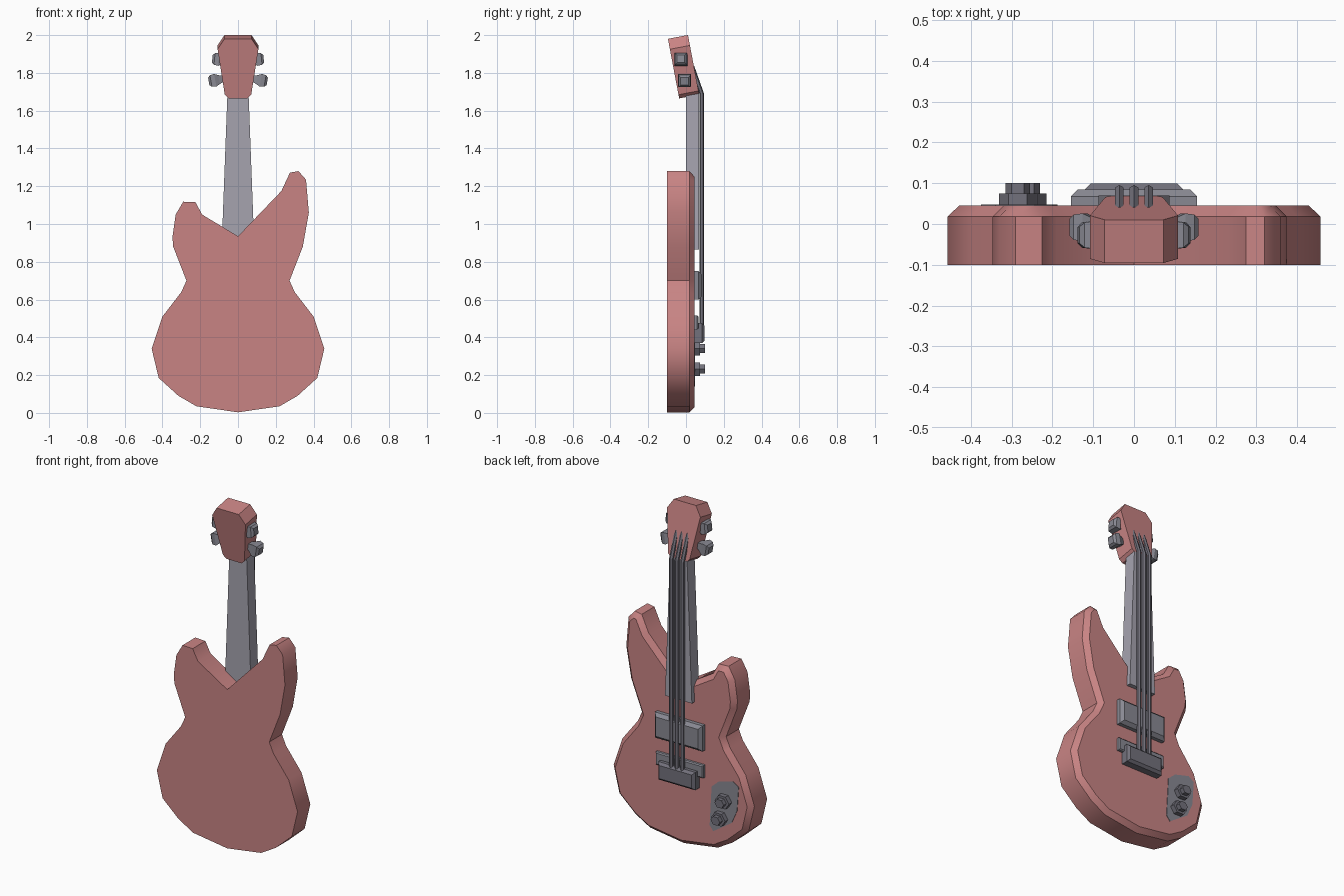
import bpy, bmesh, math
from mathutils import Matrix, Vector

old = bpy.data.objects.get("Cube")
if old:
    bpy.data.objects.remove(old)


def material(name, colour):
    m = bpy.data.materials.new(name)
    m.use_nodes = True
    m.diffuse_color = (*colour, 1)
    m.node_tree.nodes["Principled BSDF"].inputs["Base Color"].default_value = (*colour, 1)
    return m


RED = material("dusty_red", (0.58, 0.23, 0.23))
LIGHT = material("pale_grey", (0.38, 0.37, 0.43))
GREY = material("mid_grey", (0.25, 0.25, 0.29))
DARK = material("dark_grey", (0.17, 0.165, 0.20))


def finish(name, bm, mat, smooth=None):
    bmesh.ops.recalc_face_normals(bm, faces=bm.faces)
    me = bpy.data.meshes.new(name)
    bm.to_mesh(me)
    bm.free()
    me.materials.append(mat)
    ob = bpy.data.objects.new(name, me)
    bpy.context.collection.objects.link(ob)
    if smooth:
        bpy.ops.object.select_all(action="DESELECT")
        ob.select_set(True)
        bpy.context.view_layer.objects.active = ob
        bpy.ops.object.shade_smooth_by_angle(angle=math.radians(smooth))
    return ob


def slab(name, outline, y0, y1, mat, chamfer=0, smooth=None, matrix=None):
    """Extrude an x-z outline from y0 to y1, with an optional chamfer on the y1 side."""
    bm = bmesh.new()
    face = bm.faces.new([bm.verts.new((x, y0, z)) for x, z in outline])
    res = bmesh.ops.extrude_face_region(bm, geom=[face], use_keep_orig=True)
    top = [g for g in res["geom"] if isinstance(g, bmesh.types.BMFace)]
    bmesh.ops.translate(bm, verts=top[0].verts, vec=(0, y1 - chamfer - y0, 0))
    if chamfer:
        bmesh.ops.recalc_face_normals(bm, faces=bm.faces)
        bmesh.ops.inset_region(bm, faces=top, thickness=chamfer, use_even_offset=True)
        bmesh.ops.translate(bm, verts=top[0].verts, vec=(0, chamfer, 0))
    if matrix:
        bm.transform(matrix)
    return finish(name, bm, mat, smooth)


def rect(w, z0, z1):
    return [(-w, z0), (w, z0), (w, z1), (-w, z1)]


def loft(name, rings, mat, matrix=None):
    """Skin a list of equally sized point rings and cap both ends."""
    bm = bmesh.new()
    loops = [[bm.verts.new(p) for p in ring] for ring in rings]
    n = len(loops[0])
    for a, b in zip(loops, loops[1:]):
        for i in range(n):
            bm.faces.new((a[i], a[(i + 1) % n], b[(i + 1) % n], b[i]))
    bm.faces.new(loops[0])
    bm.faces.new(loops[-1])
    if matrix:
        bm.transform(matrix)
    return finish(name, bm, mat)


# Body: shared lower bout, then two unequal horns
lower = [(0.22, 0.035), (0.315, 0.09), (0.42, 0.185), (0.457, 0.34),
         (0.40, 0.51), (0.30, 0.64), (0.273, 0.70), (0.343, 0.88)]
tall_horn = [(0.375, 1.06), (0.36, 1.235), (0.32, 1.28), (0.275, 1.272), (0.23, 1.175)]
short_horn = [(-0.19, 1.05), (-0.225, 1.115), (-0.29, 1.118), (-0.33, 1.05), (-0.347, 0.93)]
outline = ([(0, 0.003)] + lower + tall_horn + [(0, 0.935)] + short_horn
           + [(-x, z) for x, z in reversed(lower)])
slab("body", outline, -0.1, 0.045, RED, chamfer=0.027, smooth=43)

# Neck: tapered slab
slab("neck", [(-0.087, 0.865), (0.087, 0.865), (0.056, 1.69), (-0.056, 1.69)], 0, 0.07, LIGHT)

# Headstock: flared outline leaning back
tilt = Matrix.Translation((0, 0.07, 1.685)) @ Matrix.Rotation(math.radians(10.7), 4, "X")
half = [(0.05, 0), (0.07, 0.02), (0.108, 0.265), (0.072, 0.321)]
slab("headstock", half + [(-x, z) for x, z in reversed(half)], -0.108, 0, RED, matrix=tilt)

# Tuners: flared square pegs, two on each side
for side, label in ((1, "left"), (-1, "right")):
    for row, (reach, y, z, turn) in enumerate(((0.155, -0.008, 1.755, 10), (0.136, -0.027, 1.875, -6))):
        rings = []
        for x, r in ((-0.08, 0.015), (-0.055, 0.024), (-0.035, 0.034), (-0.012, 0.031), (0, 0.02)):
            rings.append([(x, a * r, b * r) for a, b in ((-1, -1), (1, -1), (1, 1), (-1, 1))])
        place = (Matrix.Scale(side, 4, (1, 0, 0)) @ Matrix.Translation((reach, y, z))
                 @ Matrix.Rotation(math.radians(turn), 4, "Y"))
        loft(f"tuner_{label}_{row + 1}", rings, GREY, place)

# Pickups and bridge
slab("neck_pickup", rect(0.155, 0.60, 0.75), 0.045, 0.085, GREY, chamfer=0.018)
slab("bridge_pickup", rect(0.155, 0.44, 0.515), 0.045, 0.065, GREY, chamfer=0.006)
slab("bridge", rect(0.12, 0.37, 0.475), 0.045, 0.099, DARK, chamfer=0.014)

# Strings: hexagonal rods bending down onto the headstock
for i, x in enumerate((-0.036, 0, 0.036)):
    rings = []
    for y, z in ((0.083, 0.42), (0.083, 1.69), (0.03, 1.84)):
        rings.append([(x + 0.0125 * math.sin(k * math.pi / 3),
                       y + 0.0125 * math.cos(k * math.pi / 3), z) for k in range(6)])
    loft(f"string_{i + 1}", rings, DARK)

# Control plate and knobs
plate = [(-0.20, 0.40), (-0.245, 0.44), (-0.34, 0.465), (-0.375, 0.44),
         (-0.365, 0.30), (-0.33, 0.22), (-0.21, 0.14), (-0.187, 0.17)]
slab("control_plate", plate, 0.042, 0.048, GREY)
for i, (x, z) in enumerate(((-0.285, 0.34), (-0.26, 0.232))):
    for part, r, top in (("base", 0.046, 0.075), ("cap", 0.03, 0.1)):
        ring = [(x + r * math.cos(k * math.pi / 3), z + r * 0.9 * math.sin(k * math.pi / 3)) for k in range(6)]
        slab(f"knob_{part}_{i + 1}", ring, 0.045, top, DARK)
